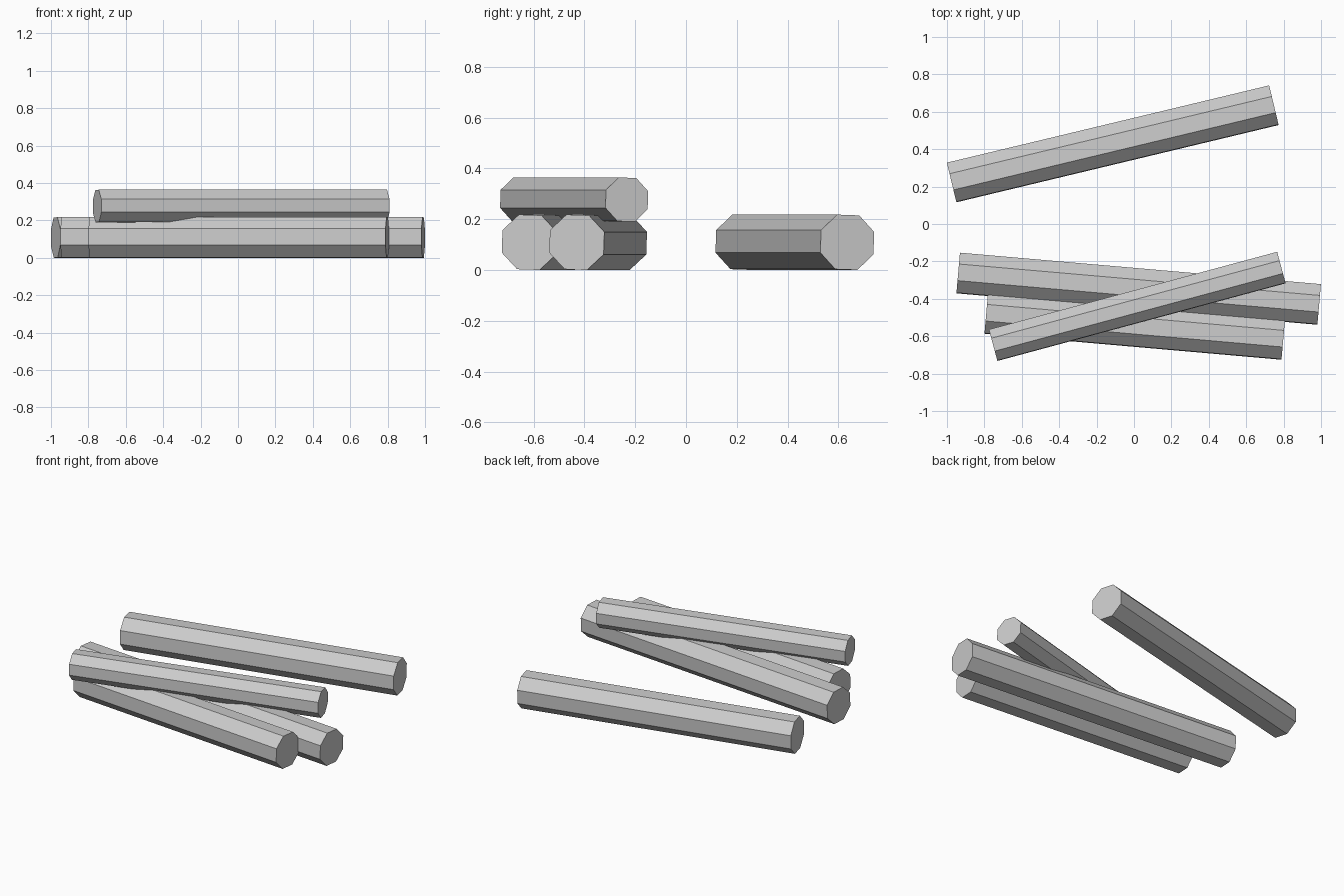
import bpy
import math
from mathutils import Matrix, Vector

cube = bpy.data.objects.get("Cube")
if cube:
    bpy.data.objects.remove(cube, do_unlink=True)

grey = bpy.data.materials.new("light_grey")
grey.use_nodes = True
color = (0.6, 0.6, 0.6, 1)
grey.diffuse_color = color
grey.node_tree.nodes["Principled BSDF"].inputs["Base Color"].default_value = color

SIDES = 8
ROLL = math.radians(2)


def add_log(name, start, end, width, base):
    """Octagonal log lying level between two end centres, rolled slightly back."""
    a, b = Vector(start), Vector(end)
    radius = width / 2 / math.cos(math.pi / SIDES)
    height = base + radius * math.cos(math.pi / SIDES - ROLL)
    bpy.ops.mesh.primitive_cylinder_add(vertices=SIDES, radius=radius, depth=(b - a).length)
    log = bpy.context.object
    log.name = log.data.name = name
    # Lay the cylinder along x with a flat side up, then roll and turn it
    turn = math.atan2(b.y - a.y, b.x - a.x)
    log.data.transform(
        Matrix.Rotation(turn, 4, 'Z')
        @ Matrix.Rotation(-ROLL, 4, 'X')
        @ Matrix.Rotation(math.pi / 2, 4, 'Y')
        @ Matrix.Rotation(math.pi / SIDES, 4, 'Z'))
    mid = (a + b) / 2
    log.location = (mid.x, mid.y, height)
    log.data.materials.append(grey)


# Three thick logs on the ground
add_log("back_log", (-0.975, 0.222), (0.748, 0.635), 0.215, 0)
add_log("middle_log", (-0.94, -0.262), (0.99, -0.43), 0.215, 0)
add_log("front_log", (-0.79, -0.478), (0.798, -0.617), 0.215, 0)

# Thinner log resting across the front pair
add_log("top_log", (-0.753, -0.648), (0.788, -0.233), 0.172, 0.19)
